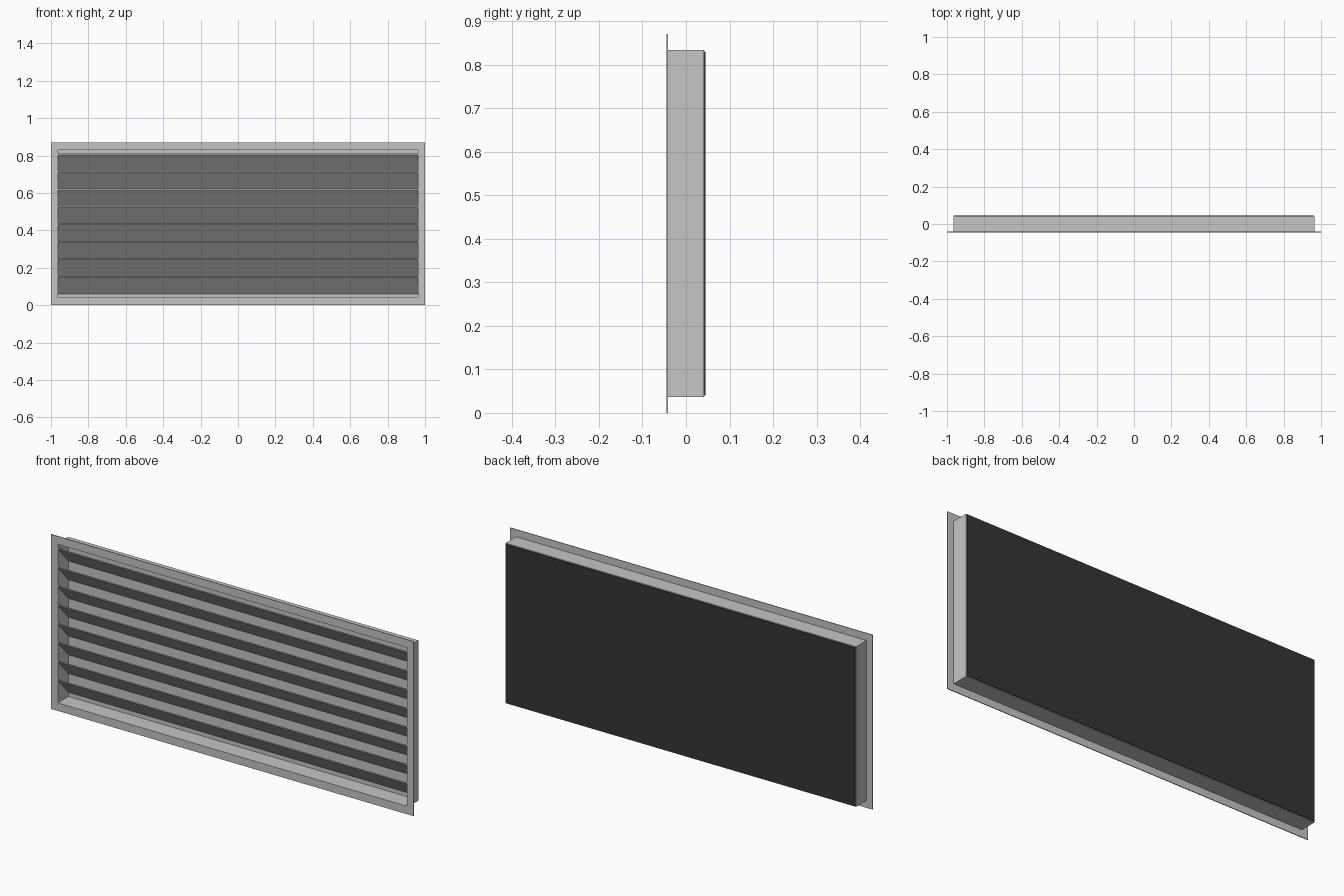
import bpy

cube = bpy.data.objects.get("Cube")
if cube:
    bpy.data.objects.remove(cube, do_unlink=True)


def material(name, rgb):
    m = bpy.data.materials.new(name)
    m.use_nodes = True
    m.diffuse_color = (*rgb, 1)
    m.node_tree.nodes["Principled BSDF"].inputs["Base Color"].default_value = (*rgb, 1)
    return m


GREY = material("light_grey_metal", (0.55, 0.57, 0.56))
DARK = material("dark_backing", (0.035, 0.035, 0.035))


def mesh_object(name, verts, faces, mat):
    mesh = bpy.data.meshes.new(name)
    mesh.from_pydata(verts, [], faces)
    mesh.materials.append(mat)
    obj = bpy.data.objects.new(name, mesh)
    bpy.context.collection.objects.link(obj)
    return obj


def rect(half_width, bottom, top, y):
    return [(-half_width, y, bottom), (half_width, y, bottom),
            (half_width, y, top), (-half_width, y, top)]


def ring(name, outer, inner, y0, y1, mat):
    """Rectangular frame; outer and inner are (half width, bottom, top)."""
    verts = rect(*outer, y0) + rect(*inner, y0) + rect(*outer, y1) + rect(*inner, y1)
    faces = []
    for i in range(4):
        j = (i + 1) % 4
        faces += [(i, j, 4 + j, 4 + i), (8 + j, 8 + i, 12 + i, 12 + j),
                  (j, i, 8 + i, 8 + j), (4 + i, 4 + j, 12 + j, 12 + i)]
    return mesh_object(name, verts, faces, mat)


def extrude_x(name, profile, half_width, mat):
    """Prism along x from a four-point (y, z) profile, counter-clockwise from +x."""
    verts = [(x, y, z) for x in (-half_width, half_width) for y, z in profile]
    faces = [(3, 2, 1, 0), (4, 5, 6, 7)]
    faces += [(i, (i + 1) % 4, 4 + (i + 1) % 4, 4 + i) for i in range(4)]
    return mesh_object(name, verts, faces, mat)


def panel(name, half_width, bottom, top, y0, y1, mat):
    return extrude_x(name, [(y0, bottom), (y1, bottom), (y1, top), (y0, top)],
                     half_width, mat)


# Front flange and the sleeve behind it
OPENING = (0.962, 0.04, 0.83)
SLEEVE = (0.966, 0.036, 0.834)
ring("front_flange", (1.0, 0.0, 0.87), OPENING, -0.045, -0.041, GREY)
ring("sleeve", SLEEVE, OPENING, -0.041, 0.041, GREY)

# Pale inner back and dark rear sheet
panel("inner_back", *OPENING, 0.039, 0.041, GREY)
panel("rear_sheet", *OPENING, 0.041, 0.045, DARK)

# Slats, high at the front and low at the back
FRONT, BACK, DROP, THICK, PITCH = -0.042, 0.039, 0.089, 0.006, 0.0935
for n in range(8):
    top = 0.81 - n * PITCH
    profile = [(FRONT, top - THICK), (BACK, top - THICK - DROP),
               (BACK, top - DROP), (FRONT, top)]
    extrude_x(f"slat_{n + 1}", profile, OPENING[0], GREY)
